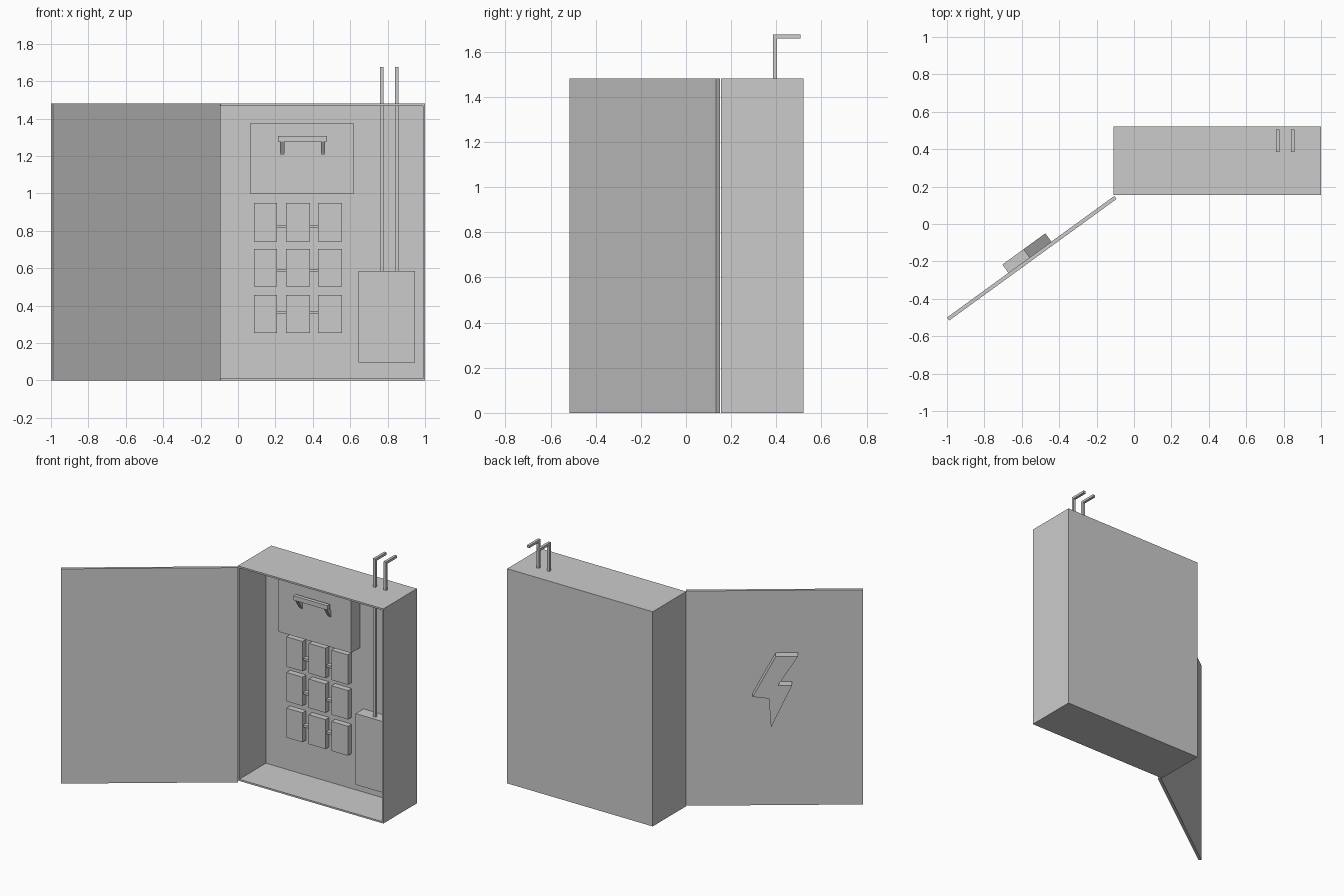
import bpy, bmesh
from mathutils import Vector, Matrix

if "Cube" in bpy.data.objects:
    bpy.data.objects.remove(bpy.data.objects["Cube"])


def finish(name, bm):
    bmesh.ops.recalc_face_normals(bm, faces=bm.faces)
    mesh = bpy.data.meshes.new(name)
    bm.to_mesh(mesh)
    bm.free()
    obj = bpy.data.objects.new(name, mesh)
    bpy.context.collection.objects.link(obj)
    return obj


def add_box(bm, x, y, z):
    size = (x[1] - x[0], y[1] - y[0], z[1] - z[0])
    mid = ((x[0] + x[1]) / 2, (y[0] + y[1]) / 2, (z[0] + z[1]) / 2)
    m = Matrix.Translation(mid) @ Matrix.Diagonal((*size, 1))
    return bmesh.ops.create_cube(bm, size=1, matrix=m)["verts"]


def box(name, x, y, z):
    bm = bmesh.new()
    add_box(bm, x, y, z)
    return finish(name, bm)


def prism(name, points, offset):
    bm = bmesh.new()
    face = bm.faces.new([bm.verts.new(p) for p in points])
    ext = bmesh.ops.extrude_face_region(bm, geom=[face], use_keep_orig=True)["geom"]
    bmesh.ops.translate(bm, vec=offset,
                        verts=[v for v in ext if isinstance(v, bmesh.types.BMVert)])
    return finish(name, bm)


HEIGHT = 1.48
BACK = 0.445      # inner back wall of the cabinet

# Cabinet: solid box with its front face inset and pushed back
bm = bmesh.new()
add_box(bm, (-0.11, 1.0), (0.155, 0.52), (0, HEIGHT))
bm.normal_update()
front = min(bm.faces, key=lambda f: f.calc_center_median().y)
bmesh.ops.inset_region(bm, faces=[front], thickness=0.016)
ext = bmesh.ops.extrude_discrete_faces(bm, faces=[front])["faces"]
bmesh.ops.translate(bm, verts=ext[0].verts[:], vec=(0, BACK - 0.155, 0))
finish("cabinet", bm)

# Open door, swung out from the left front edge
hinge = Vector((-0.105, 0.15, 0))
along = Vector((-0.895, -0.65, 0)).normalized()
out = Vector((along.y, -along.x, 0))
door_len = 1.106
prism("door", [hinge, hinge + along * door_len,
               hinge + along * door_len + Vector((0, 0, HEIGHT)),
               hinge + Vector((0, 0, HEIGHT))], -0.02 * out)

# Raised warning bolt on the door's outer face
bolt = [(0.56, 1.05), (0.70, 1.05), (0.574, 0.85), (0.662, 0.85),
        (0.53, 0.56), (0.517, 0.76), (0.416, 0.773)]
prism("warning_bolt", [hinge + along * s + Vector((0, 0, z)) for s, z in bolt], 0.055 * out)

# Switch panel and meter box on the back wall
box("switch_panel", (0.065, 0.62), (0.347, BACK), (1.0, 1.375))
box("meter_box", (0.645, 0.945), (0.36, BACK), (0.095, 0.585))

# Lever handle: cross bar on two sloping arms
box("handle_bar", (0.215, 0.475), (0.296, 0.322), (1.277, 1.307))
for i, x in enumerate((0.225, 0.443)):
    arm = [(0.35, 1.20), (0.35, 1.245), (0.318, 1.295), (0.298, 1.28)]
    prism(f"handle_arm_{i + 1}", [(x, y, z) for y, z in arm], (0.023, 0, 0))

# Breakers: three rows of three blocks joined by narrow links
columns = [(0.086, 0.208), (0.256, 0.384), (0.429, 0.555)]
rows = [(0.742, 0.948), (0.503, 0.702), (0.253, 0.456)]
links = [(0.814, 0.83), (0.58, 0.596), (0.354, 0.37)]
for r, (row, link) in enumerate(zip(rows, links)):
    for c, col in enumerate(columns):
        box(f"breaker_{r + 1}_{c + 1}", col, (0.405, BACK), row)
    for c in range(2):
        box(f"breaker_link_{r + 1}_{c + 1}", (columns[c][1], columns[c + 1][0]),
            (0.415, BACK), link)

# Conduits: square rods up through the roof, bent backward at the top
for i, x in enumerate((0.76, 0.84)):
    profile = [(0.386, 0.57), (0.386, 1.676), (0.506, 1.676),
               (0.506, 1.659), (0.403, 1.659), (0.403, 0.57)]
    prism(f"conduit_{i + 1}", [(x, y, z) for y, z in profile], (0.018, 0, 0))
